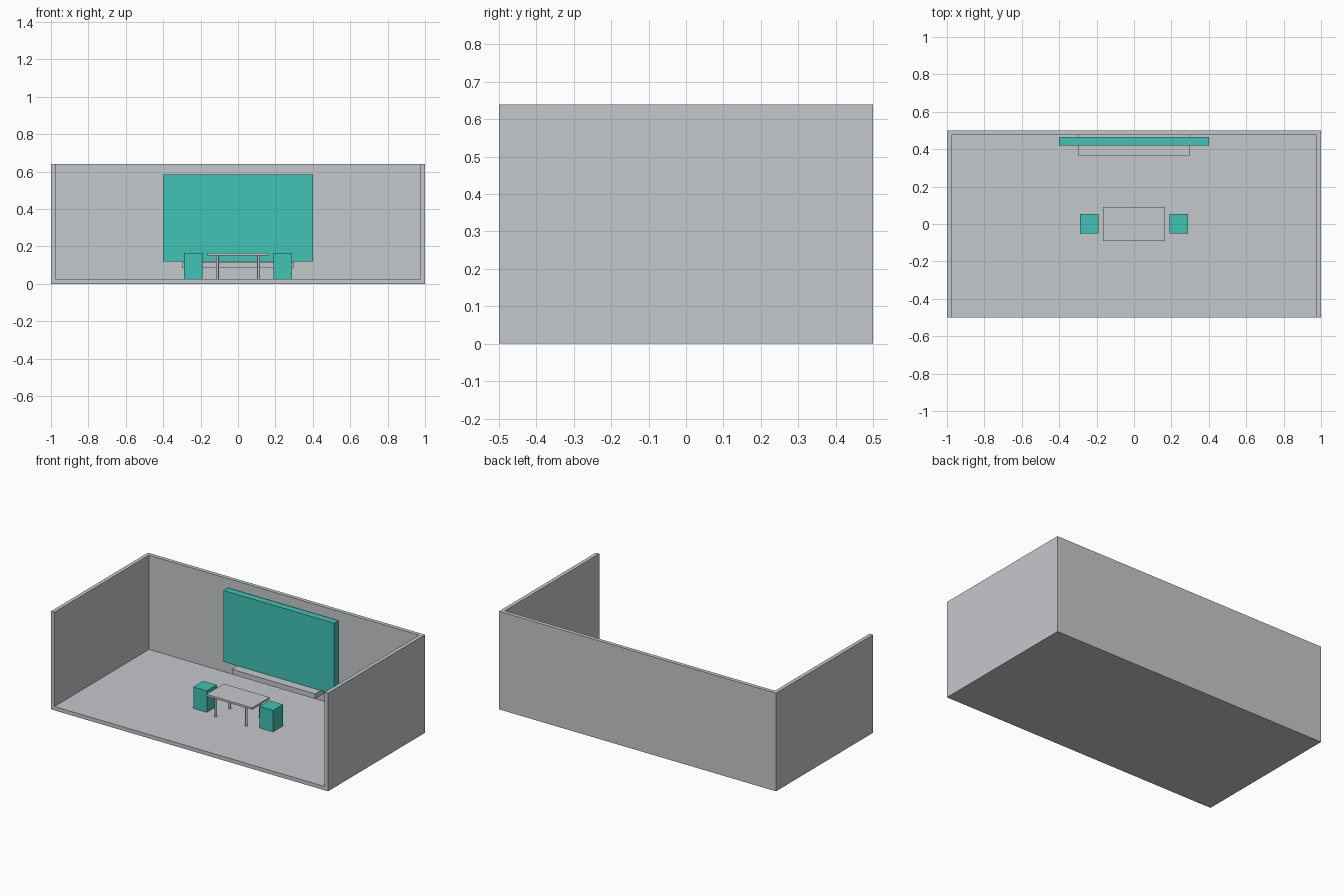
import bpy
import bmesh
from mathutils import Vector, Matrix

cube = bpy.data.objects.get("Cube")
if cube:
    bpy.data.objects.remove(cube, do_unlink=True)


def make_material(name, rgb):
    mat = bpy.data.materials.new(name)
    mat.use_nodes = True
    color = (*rgb, 1.0)
    mat.diffuse_color = color
    mat.node_tree.nodes["Principled BSDF"].inputs["Base Color"].default_value = color
    return mat


GREY = make_material("light grey", (0.56, 0.58, 0.60))
TEAL = make_material("teal", (0.053, 0.55, 0.46))


def add_object(name, bm, mat):
    mesh = bpy.data.meshes.new(name)
    bm.to_mesh(mesh)
    bm.free()
    mesh.materials.append(mat)
    obj = bpy.data.objects.new(name, mesh)
    bpy.context.collection.objects.link(obj)
    return obj


def box(name, low, high, mat):
    low, high = Vector(low), Vector(high)
    bm = bmesh.new()
    matrix = Matrix.Translation((low + high) / 2) @ Matrix.Diagonal((*(high - low), 1))
    bmesh.ops.create_cube(bm, size=1, matrix=matrix)
    return add_object(name, bm, mat)


def post(name, x, y, bottom, top, radius, mat):
    bm = bmesh.new()
    bmesh.ops.create_cone(bm, cap_ends=True, segments=16, radius1=radius, radius2=radius,
                          depth=top - bottom,
                          matrix=Matrix.Translation((x, y, (bottom + top) / 2)))
    for face in bm.faces:
        face.smooth = len(face.verts) == 4
    for edge in bm.edges:
        edge.smooth = all(face.smooth for face in edge.link_faces)
    return add_object(name, bm, mat)


# Room shell: one block with the open interior pushed back from the front and top
WALL = 0.025
HEIGHT = 0.64
box("floor", (-1, -0.5, 0), (1, 0.5, WALL), GREY)
box("back_wall", (-1, 0.5 - WALL, WALL), (1, 0.5, HEIGHT), GREY)
for side, sign in (("left", 1), ("right", -1)):
    inner, outer = sign * (1 - WALL), sign
    box(side + "_wall", (min(inner, outer), -0.5, WALL),
        (max(inner, outer), 0.5 - WALL, HEIGHT), GREY)

# Screen and the shelf below it
box("screen", (-0.4, 0.42, 0.12), (0.4, 0.465, 0.585), TEAL)
box("wall_shelf", (-0.3, 0.365, 0.085), (0.3, 0.475, 0.118), GREY)

# Table
box("table_top", (-0.165, -0.09, 0.152), (0.165, 0.09, 0.165), GREY)
for depth, y in (("front", -0.07), ("back", 0.07)):
    for side, x in (("left", 0.11), ("right", -0.11)):
        post(f"table_leg_{depth}_{side}", x, y, WALL, 0.152, 0.0075, GREY)

# Block stools at both ends of the table
for side, x in (("left", 0.239), ("right", -0.239)):
    box("stool_" + side, (x - 0.049, -0.05, WALL), (x + 0.049, 0.053, 0.165), TEAL)
